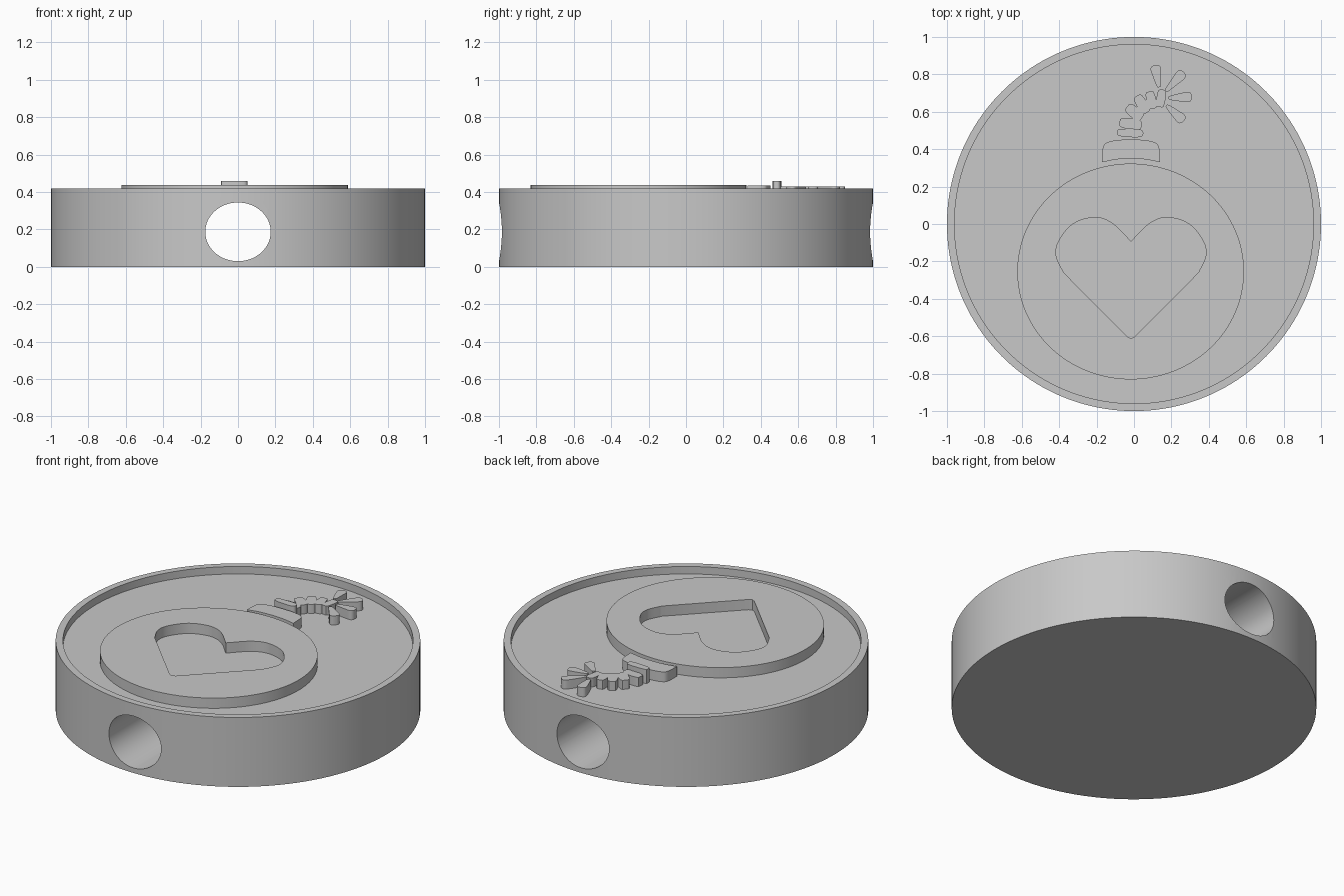
import bpy, bmesh, math
from mathutils import Matrix, Vector

cube = bpy.data.objects.get("Cube")
if cube:
    bpy.data.objects.remove(cube, do_unlink=True)

GREY = (0.58, 0.58, 0.58, 1)
mat = bpy.data.materials.new("plain grey")
mat.use_nodes = True
mat.diffuse_color = GREY
mat.node_tree.nodes["Principled BSDF"].inputs["Base Color"].default_value = GREY

TOP, FLOOR, EMBED = 0.42, 0.375, 0.365


def ellipse(cx, cy, rx, ry, n=128):
    return [(cx + rx * math.cos(math.tau * i / n), cy + ry * math.sin(math.tau * i / n))
            for i in range(n)]


def spline(points, steps=8):
    """Open smooth curve through the points."""
    p = [Vector(q) for q in points]
    p = [2 * p[0] - p[1]] + p + [2 * p[-1] - p[-2]]
    out = []
    for a, b, c, d in zip(p, p[1:], p[2:], p[3:]):
        for i in range(steps):
            t = i / steps
            out.append(0.5 * (2 * b + (c - a) * t + (2 * a - 5 * b + 4 * c - d) * t * t
                              + (3 * b - a - 3 * c + d) * t ** 3))
    return [tuple(v) for v in out] + [tuple(p[-2])]


def prism(name, outline, z0, z1, matrix=None):
    """Extrude a flat outline from z0 to z1."""
    bm = bmesh.new()
    face = bm.faces.new([bm.verts.new((x, y, z0)) for x, y in outline])
    up = bmesh.ops.extrude_face_region(bm, geom=[face])["geom"]
    for v in up:
        if isinstance(v, bmesh.types.BMVert):
            v.co.z = z1
    if matrix:
        bm.transform(matrix)
    bmesh.ops.recalc_face_normals(bm, faces=bm.faces)
    mesh = bpy.data.meshes.new(name)
    bm.to_mesh(mesh)
    bm.free()
    mesh.materials.append(mat)
    ob = bpy.data.objects.new(name, mesh)
    bpy.context.collection.objects.link(ob)
    return ob


def select(ob):
    bpy.ops.object.select_all(action="DESELECT")
    ob.select_set(True)
    bpy.context.view_layer.objects.active = ob


def cut(ob, cutter):
    mod = ob.modifiers.new("cut", "BOOLEAN")
    mod.operation, mod.solver, mod.object = "DIFFERENCE", "EXACT", cutter
    select(ob)
    bpy.ops.object.modifier_apply(modifier=mod.name)
    bpy.data.objects.remove(cutter, do_unlink=True)


def smooth(ob):
    select(ob)
    bpy.ops.object.shade_smooth_by_angle(angle=math.radians(30))


# Round base with a shallow recess and a bore from front to back
base = prism("round_base", ellipse(0, 0, 1, 1, 160), 0, TOP)
cut(base, prism("recess_cutter", ellipse(0, 0, 0.96, 0.96, 160), FLOOR, TOP + 0.1))
cut(base, prism("bore_cutter", ellipse(0, 0.187, 0.175, 0.157, 64), -1.2, 1.2,
                Matrix.Rotation(math.pi / 2, 4, "X")))
smooth(base)

# Raised oval with a heart-shaped opening
CX = -0.016
oval = prism("raised_oval", ellipse(-0.018, -0.254, 0.606, 0.577), EMBED, 0.437)
lobe = spline([(0, -0.094), (0.1, 0.003), (0.195, 0.035), (0.31, 0.0), (0.385, -0.09),
               (0.4, -0.17), (0.36, -0.26)])
half = lobe + [(0.02, -0.602)]
heart = half + [(0, -0.612)] + [(-x, y) for x, y in reversed(half[1:])]
cut(oval, prism("heart_cutter", [(x + CX, y) for x, y in heart], FLOOR, 0.6))
smooth(oval)

# Cap above the oval, with an arched underside
side = spline([(0, 0.452), (0.07, 0.449), (0.125, 0.437), (0.15, 0.41), (0.155, 0.33)], 6)
under = spline([(0.155, 0.33), (0.08, 0.345), (0, 0.35)], 6)[1:]
right = side + under
cap = right + [(-x, y) for x, y in reversed(right[1:-1])]
smooth(prism("cap", [(x + CX, y) for x, y in cap], EMBED, 0.435))


def petal(length, root, tip):
    """Rounded blade along +x, from a root width to a tip width."""
    h = length / 2
    edge = [(-h, 0), (-h * 0.9, root * 0.4), (0, (root + tip) * 0.27),
            (h * 0.7, tip * 0.5), (h * 0.95, tip * 0.3), (h, 0)]
    up = spline(edge, 4)
    return up + [(x, -y) for x, y in reversed(up[1:-1])]


def place(name, outline, x, y, angle, z1):
    m = Matrix.Translation((x, y, 0)) @ Matrix.Rotation(math.radians(angle), 4, "Z")
    smooth(prism(name, outline, EMBED, z1, m))


# Fuse: short overlapping links curling to the right
links = [(-0.02, 0.487, -2, 0.14, 0.042, 0.46), (-0.018, 0.535, -8, 0.12, 0.055, 0.43),
         (0.003, 0.597, -38, 0.10, 0.058, 0.43), (0.043, 0.640, -58, 0.105, 0.055, 0.43),
         (0.092, 0.662, -78, 0.095, 0.05, 0.43), (0.145, 0.672, 82, 0.095, 0.045, 0.43)]
for i, (x, y, angle, length, width, z1) in enumerate(links):
    place(f"fuse_link_{i + 1}", petal(length, width, width), x, y, angle, z1)

# Sparks fanning out from the fuse end
sparks = [(0.123, 0.790, 100, 0.12), (0.218, 0.762, 47, 0.14),
          (0.247, 0.677, 3, 0.125), (0.220, 0.592, -42, 0.125)]
for i, (x, y, angle, length) in enumerate(sparks):
    place(f"spark_{i + 1}", petal(length, 0.025, 0.055), x, y, angle, 0.43)
